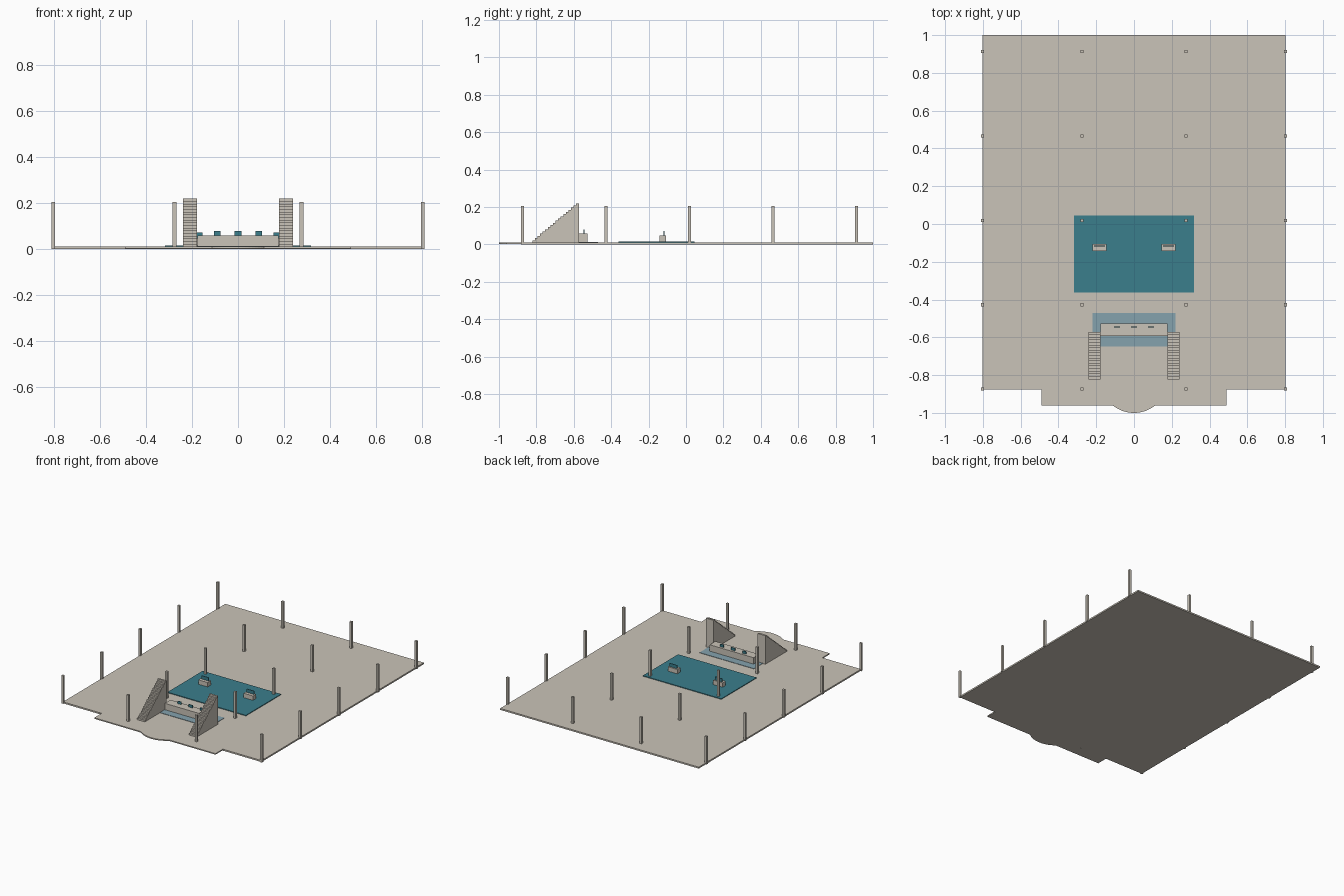
import bpy, bmesh, math

cube = bpy.data.objects.get("Cube")
if cube:
    bpy.data.objects.remove(cube, do_unlink=True)


def material(name, rgb):
    m = bpy.data.materials.new(name)
    m.use_nodes = True
    m.diffuse_color = (*rgb, 1)
    m.node_tree.nodes["Principled BSDF"].inputs["Base Color"].default_value = (*rgb, 1)
    return m


stone = material("warm_stone", (0.59, 0.55, 0.48))
teal = material("teal", (0.043, 0.21, 0.265))
pale_blue = material("pale_blue", (0.235, 0.36, 0.42))


def prism(name, outline, shift, mat):
    """Extrude a closed outline of 3D points along the shift vector."""
    bm = bmesh.new()
    face = bm.faces.new([bm.verts.new(p) for p in outline])
    extruded = bmesh.ops.extrude_face_region(bm, geom=[face])
    verts = [g for g in extruded["geom"] if isinstance(g, bmesh.types.BMVert)]
    bmesh.ops.translate(bm, verts=verts, vec=shift)
    bmesh.ops.recalc_face_normals(bm, faces=bm.faces)
    mesh = bpy.data.meshes.new(name)
    bm.to_mesh(mesh)
    bm.free()
    mesh.materials.append(mat)
    obj = bpy.data.objects.new(name, mesh)
    bpy.context.collection.objects.link(obj)
    return obj


def box(name, x0, x1, y0, y1, z0, z1, mat):
    corners = [(x0, y0, z0), (x1, y0, z0), (x1, y1, z0), (x0, y1, z0)]
    return prism(name, corners, (0, 0, z1 - z0), mat)


FLOOR = 0.011

# Main floor slab
box("floor_slab", -0.803, 0.803, -0.875, 1.0, 0, FLOOR, stone)

# Entrance terrace with a rounded front
half, depth = 0.113, 0.04
radius = (half ** 2 + depth ** 2) / (2 * depth)
sweep = math.asin(half / radius)
terrace = [(0.49, -0.875), (-0.49, -0.875), (-0.49, -0.96)]
for i in range(17):
    a = -sweep + 2 * sweep * i / 16
    terrace.append((radius * math.sin(a), -1 + radius * (1 - math.cos(a))))
terrace.append((0.49, -0.96))
prism("entrance_terrace", [(x, y, 0.003) for x, y in terrace], (0, 0, FLOOR - 0.003), stone)

# Grid of square columns
for row in range(5):
    for col, x in enumerate((-0.803, -0.276, 0.276, 0.803)):
        y = -0.874 + 0.4465 * row
        box(f"column_{row}_{col}", x - 0.008, x + 0.008, y - 0.008, y + 0.008,
            0.001, 0.205, stone)

# Carpets
box("large_carpet", -0.317, 0.317, -0.362, 0.045, FLOOR - 0.002, 0.016, teal)
box("desk_carpet", -0.22, 0.22, -0.648, -0.47, FLOOR - 0.002, 0.0135, pale_blue)

# Reception desk with three screens
box("reception_desk", -0.177, 0.177, -0.593, -0.527, FLOOR, 0.06, stone)
for i in (-1, 0, 1):
    x = 0.09 * i
    box(f"desk_screen_{i + 2}", x - 0.015, x + 0.015, -0.548, -0.543, 0.06, 0.079, teal)

# Solid stairs either side of the desk, and a work pod on each side of the carpet
STEPS = 18
run, rise = 0.249 / STEPS, (0.22 - FLOOR) / STEPS
for side, s in (("left", 1), ("right", -1)):
    profile = [(-0.573, FLOOR), (-0.822, FLOOR)]
    for k in range(STEPS):
        y, z = -0.822 + k * run, FLOOR + (k + 1) * rise
        profile += [(y, z), (y + run, z)]
    prism(f"stairs_{side}", [(s * 0.178, y, z) for y, z in profile], (s * 0.062, 0, 0), stone)
    x = s * 0.183
    box(f"pod_desk_{side}", x - 0.038, x + 0.038, -0.143, -0.107, 0.015, 0.048, stone)
    box(f"pod_screen_{side}", x - 0.029, x + 0.029, -0.12, -0.115, 0.048, 0.073, teal)
